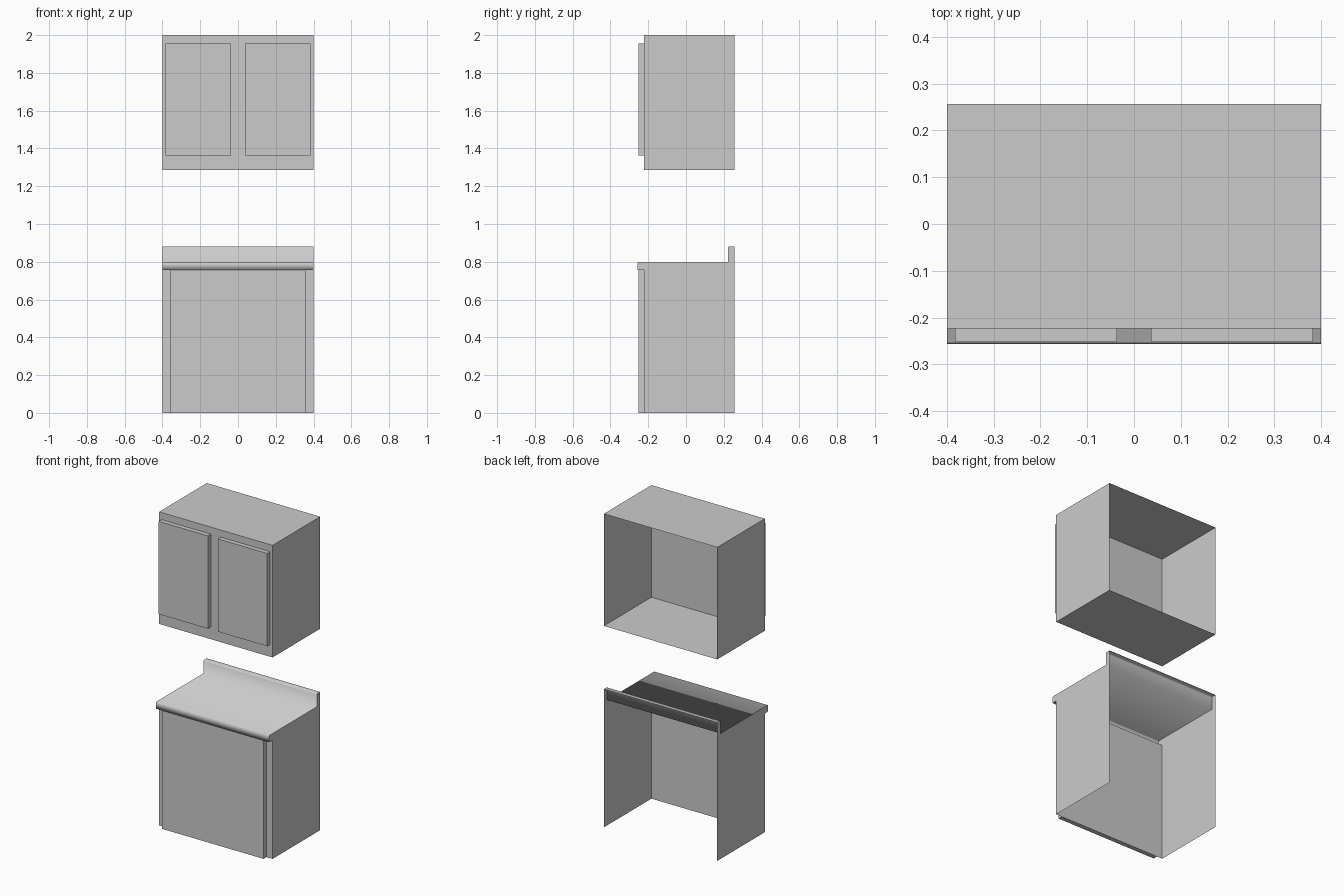
import bpy, bmesh
from mathutils import Vector

cube = bpy.data.objects.get("Cube")
if cube:
    bpy.data.objects.remove(cube, do_unlink=True)

# Single plain grey finish
grey = bpy.data.materials.new("plain_grey")
grey.use_nodes = True
grey.diffuse_color = (0.6, 0.6, 0.6, 1)
grey.node_tree.nodes["Principled BSDF"].inputs["Base Color"].default_value = (0.6, 0.6, 0.6, 1)

W = 0.4          # half width
BACK = 0.2565
WALL = -0.223    # front wall plane
FACE = -0.2525   # raised door plane
LIP = -0.2565    # counter nose plane


def finish(name, bm):
    mesh = bpy.data.meshes.new(name)
    bm.to_mesh(mesh)
    bm.free()
    mesh.materials.append(grey)
    obj = bpy.data.objects.new(name, mesh)
    bpy.context.collection.objects.link(obj)
    return obj


def open_box(x, y, z, missing):
    """Box shell without the faces that point along the missing directions."""
    bm = bmesh.new()
    bmesh.ops.create_cube(bm, size=1)
    for v in bm.verts:
        v.co = Vector(r[0] if c < 0 else r[1] for c, r in zip(v.co, (x, y, z)))
    bm.normal_update()
    gone = [f for f in bm.faces if any(f.normal.dot(Vector(d)) > 0.9 for d in missing)]
    bmesh.ops.delete(bm, geom=gone, context='FACES')
    return bm


def front_faces(bm):
    bm.normal_update()
    return [f for f in bm.faces if f.normal.y < -0.9]


def cut_front(bm, axis, value):
    """Slice only the front wall."""
    faces = front_faces(bm)
    geom = list({g for f in faces for g in (f, *f.edges, *f.verts)})
    co, no = Vector(), Vector()
    co[axis], no[axis] = value, 1
    bmesh.ops.bisect_plane(bm, geom=geom, plane_co=co, plane_no=no)


UP, DOWN, REAR = (0, 0, 1), (0, 0, -1), (0, 1, 0)

# Wall cabinet: shell open at the rear, doors pushed out of its front
doors = ((-0.383, -0.036), (0.036, 0.383))
door_low, door_high = 1.363, 1.955
bm = open_box((-W, W), (WALL, BACK), (1.285, 2), [REAR])
for x in (x for d in doors for x in d):
    cut_front(bm, 0, x)
for z in (door_low, door_high):
    cut_front(bm, 2, z)
for low, high in doors:
    picked = []
    for f in front_faces(bm):
        c = f.calc_center_median()
        if low < c.x < high and door_low < c.z < door_high and c.y > FACE + 0.01:
            picked.append(f)
    out = bmesh.ops.extrude_face_region(bm, geom=picked)["geom"]
    for v in out:
        if isinstance(v, bmesh.types.BMVert):
            v.co.y = FACE
finish("wall_cabinet", bm)

# Base cabinet: two sides and a front that stops under the counter nose
NOSE = 0.757
TOP = 0.8
bm = open_box((-W, W), (WALL, BACK), (0, TOP), [REAR, UP, DOWN])
cut_front(bm, 2, NOSE)
high = [f for f in front_faces(bm) if f.calc_center_median().z > NOSE]
bmesh.ops.delete(bm, geom=high, context='FACES')
finish("base_cabinet", bm)

# Raised front panel of the base
finish("base_front_panel", open_box((-0.36, 0.357), (FACE, WALL), (0, NOSE), [REAR]))

# Counter: one profile swept across, from the nose up to the splashback
SPLASH, RIM, R = 0.223, 0.882, 0.005
nose = [(WALL, NOSE), (LIP, NOSE), (LIP, TOP - R), (LIP + R, TOP)]
splash = [(SPLASH, TOP), (SPLASH, RIM - R), (SPLASH + R, RIM), (BACK, RIM)]
bm = bmesh.new()
rows = [[bm.verts.new((x, y, z)) for x in (-W, W)] for y, z in nose + splash]
for a, b in zip(rows, rows[1:]):
    bm.faces.new((a[0], a[1], b[1], b[0])).smooth = True
# Flat end caps of the nose and splashback
for loop in (nose + [(WALL, TOP)], splash + [(BACK, TOP)]):
    for x in (-W, W):
        cap = bm.faces.new([bm.verts.new((x, y, z)) for y, z in loop])
        cap.normal_update()
        if cap.normal.x * x < 0:
            cap.normal_flip()
finish("countertop", bm)
